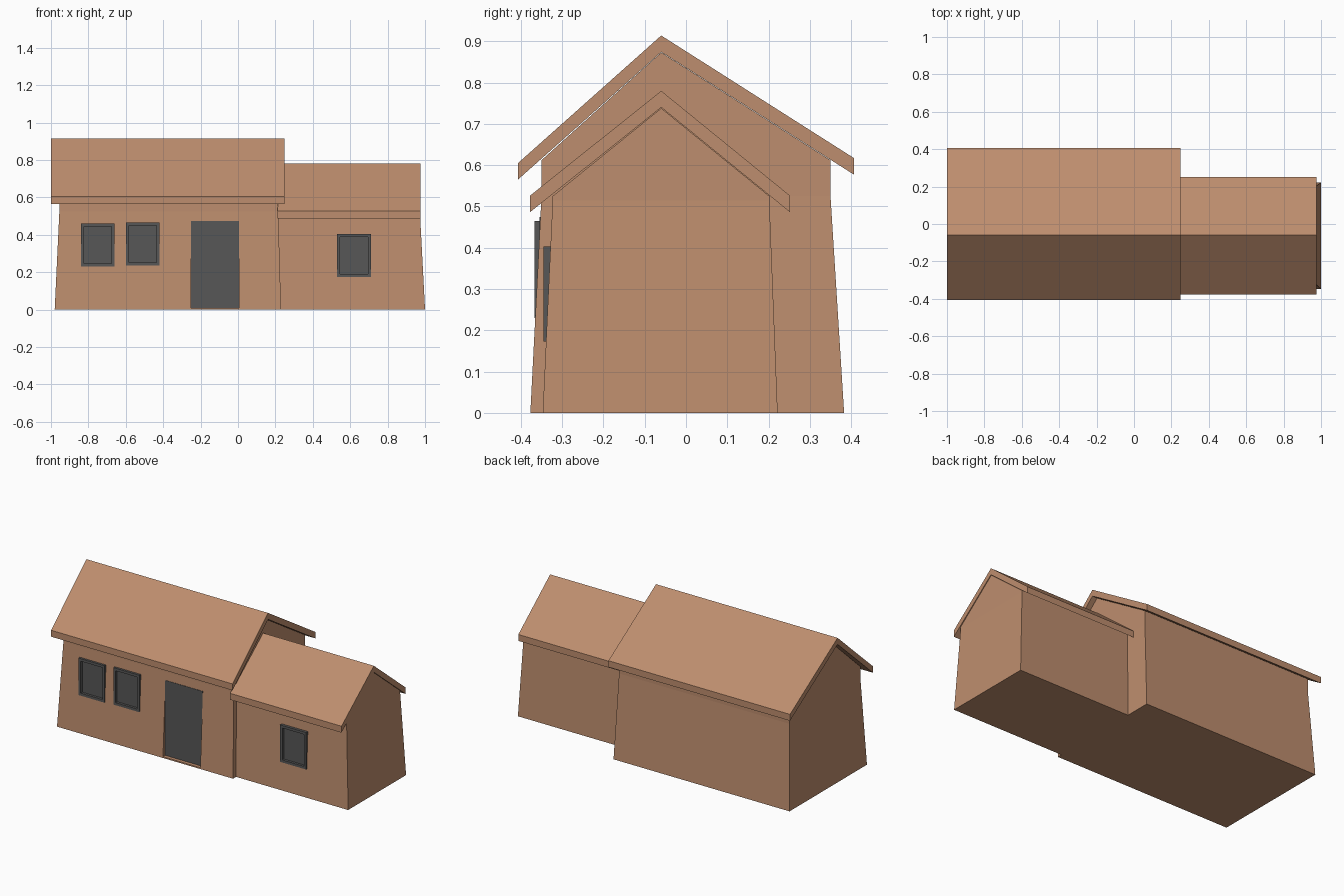
import bpy
import bmesh

if "Cube" in bpy.data.objects:
    bpy.data.objects.remove(bpy.data.objects["Cube"])


def material(name, rgb):
    m = bpy.data.materials.new(name)
    m.diffuse_color = (*rgb, 1)
    m.use_nodes = True
    m.node_tree.nodes["Principled BSDF"].inputs["Base Color"].default_value = m.diffuse_color
    return m


CLAY = material("clay brown", (0.515, 0.27, 0.156))
GREY = material("dark grey", (0.095, 0.095, 0.095))


def make(name, verts, faces, mat):
    bm = bmesh.new()
    vs = [bm.verts.new(v) for v in verts]
    for f in faces:
        bm.faces.new([vs[i] for i in f])
    bmesh.ops.recalc_face_normals(bm, faces=bm.faces[:])
    me = bpy.data.meshes.new(name)
    bm.to_mesh(me)
    bm.free()
    ob = bpy.data.objects.new(name, me)
    bpy.context.collection.objects.link(ob)
    me.materials.append(mat)
    return ob


def prism(name, profile, x0, x1, mat):
    """Extrude a (y, z) profile along x."""
    n = len(profile)
    verts = [(x, y, z) for x in (x0, x1) for y, z in profile]
    faces = [tuple(range(n)), tuple(range(n, 2 * n))]
    faces += [(i, (i + 1) % n, (i + 1) % n + n, i + n) for i in range(n)]
    return make(name, verts, faces, mat)


def box(name, x0, x1, y0, y1, z0, z1, mat):
    return prism(name, [(y0, z0), (y1, z0), (y1, z1), (y0, z1)], x0, x1, mat)


def walls(name, base, top, z_mid, z_eave, ridge):
    """Tapered walls, a short upright band, and pointed gables."""
    def ring(r, z):
        x0, x1, y0, y1 = r
        return [(x0, y0, z), (x1, y0, z), (x1, y1, z), (x0, y1, z)]
    verts = ring(base, 0) + ring(top, z_mid) + ring(top, z_eave)
    verts += [(top[0], *ridge), (top[1], *ridge)]
    faces = [(0, 1, 2, 3), (8, 9, 13, 12), (10, 11, 12, 13), (9, 10, 13), (11, 8, 12)]
    for k in (0, 4):
        faces += [(k + i, k + (i + 1) % 4, k + 4 + (i + 1) % 4, k + 4 + i) for i in range(4)]
    return make(name, verts, faces, CLAY)


def roof(name, x0, x1, front, ridge, back, thick=0.04):
    """Folded roof slab with upright eave edges."""
    upper = [front, ridge, back]
    lower = [(y, z - thick) for y, z in reversed(upper)]
    return prism(name, upper + lower, x0, x1, CLAY)


def cut(wall, x0, x1, y_in, z0, z1):
    """Sink an opening into the front of a wall."""
    c = box(wall.name + "_cutter", x0, x1, -0.6, y_in, z0, z1, CLAY)
    c.hide_render = True
    c.hide_viewport = True
    c.display_type = 'WIRE'
    m = wall.modifiers.new("opening", 'BOOLEAN')
    m.operation = 'DIFFERENCE'
    m.solver = 'EXACT'
    m.object = c


def window(name, wall, x0, z0, y):
    """Square-edged frame around a recessed pane."""
    w, h, t, d = 0.18, 0.23, 0.016, 0.03
    x1, z1 = x0 + w, z0 + h
    cut(wall, x0 + 0.005, x1 - 0.005, y + d - 0.003, z0 + 0.005, z1 - 0.005)
    verts, faces = [], []
    for yy in (y, y + d):
        for e in (0, t):
            verts += [(x0 + e, yy, z0 + e), (x1 - e, yy, z0 + e),
                      (x1 - e, yy, z1 - e), (x0 + e, yy, z1 - e)]
    for a, b in ((0, 4), (8, 12), (0, 8), (4, 12)):
        faces += [(a + i, a + (i + 1) % 4, b + (i + 1) % 4, b + i) for i in range(4)]
    make(name + "_frame", verts, faces, GREY)
    box(name + "_pane", x0 + t, x1 - t, y + 0.015, y + 0.023, z0 + t, z1 - t, GREY)


# Main house
main = walls("main_walls", (-0.98, 0.23, -0.377, 0.383), (-0.955, 0.215, -0.35, 0.35),
             0.525, 0.612, (-0.06, 0.873))
roof("main_roof", -1.0, 0.248, (-0.407, 0.605), (-0.06, 0.914), (0.407, 0.617))

# Lower side wing
wing = walls("wing_walls", (0.20, 1.0, -0.347, 0.222), (0.20, 0.973, -0.323, 0.202),
             0.515, 0.525, (-0.06, 0.738))
roof("wing_roof", 0.21, 0.976, (-0.378, 0.526), (-0.06, 0.78), (0.252, 0.526))

# Windows
window("left_window", main, -0.84, 0.23, -0.367)
window("middle_window", main, -0.60, 0.235, -0.367)
window("wing_window", wing, 0.53, 0.173, -0.345)

# Recessed door
cut(main, -0.252, 0.005, -0.346, 0.008, 0.474)
box("door", -0.252, 0.005, -0.355, -0.346, 0.008, 0.474, GREY)
